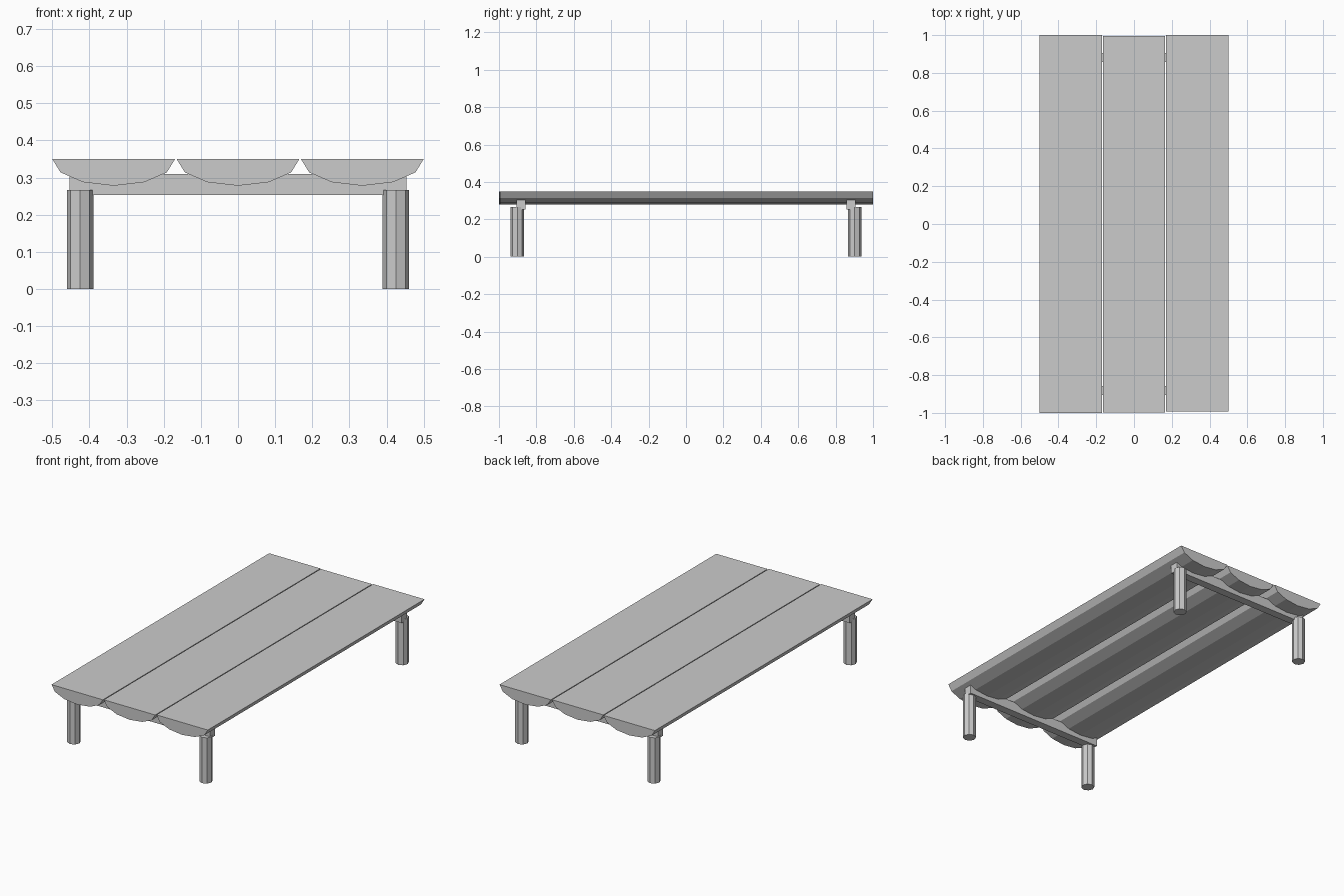
import bpy, bmesh, math

if "Cube" in bpy.data.objects:
    bpy.data.objects.remove(bpy.data.objects["Cube"])

def extrude_profile(name, points, offset):
    """Closed polygon extruded along an offset vector."""
    bm = bmesh.new()
    face = bm.faces.new([bm.verts.new(p) for p in points])
    geo = bmesh.ops.extrude_face_region(bm, geom=[face])["geom"]
    bmesh.ops.translate(bm, vec=offset,
                        verts=[v for v in geo if isinstance(v, bmesh.types.BMVert)])
    bmesh.ops.recalc_face_normals(bm, faces=bm.faces)
    mesh = bpy.data.meshes.new(name)
    bm.to_mesh(mesh)
    bm.free()
    obj = bpy.data.objects.new(name, mesh)
    bpy.context.collection.objects.link(obj)
    return obj

# Three half-log planks, flat side up
TOP, DEPTH, HALF = 0.35, 0.072, 0.1653
planks = [("left_plank", -0.3347, -1.0, 1.0),
          ("middle_plank", 0.0, -0.997, 0.996),
          ("right_plank", 0.3347, -0.992, 1.0)]
for name, cx, y0, y1 in planks:
    angles = [math.pi * i / 6 for i in range(7)]
    profile = [(cx + HALF * math.cos(a), y0, TOP - DEPTH * math.sin(a)) for a in angles]
    extrude_profile(name, profile, (0, y1 - y0, 0))

for end, sy in (("front", -1), ("back", 1)):
    # Cross beam let into the planks
    y = sy * 0.882 - 0.024
    extrude_profile(end + "_beam",
                    [(-0.453, y, 0.253), (0.453, y, 0.253),
                     (0.453, y, 0.31), (-0.453, y, 0.31)], (0, 0.048, 0))
    # Eight-sided legs
    for side, sx in (("left", -1), ("right", 1)):
        ring = [(sx * 0.425 + 0.036 * math.cos(math.pi * i / 4),
                 sy * 0.901 + 0.036 * math.sin(math.pi * i / 4), 0) for i in range(8)]
        extrude_profile(f"{end}_{side}_leg", ring, (0, 0, 0.266))
